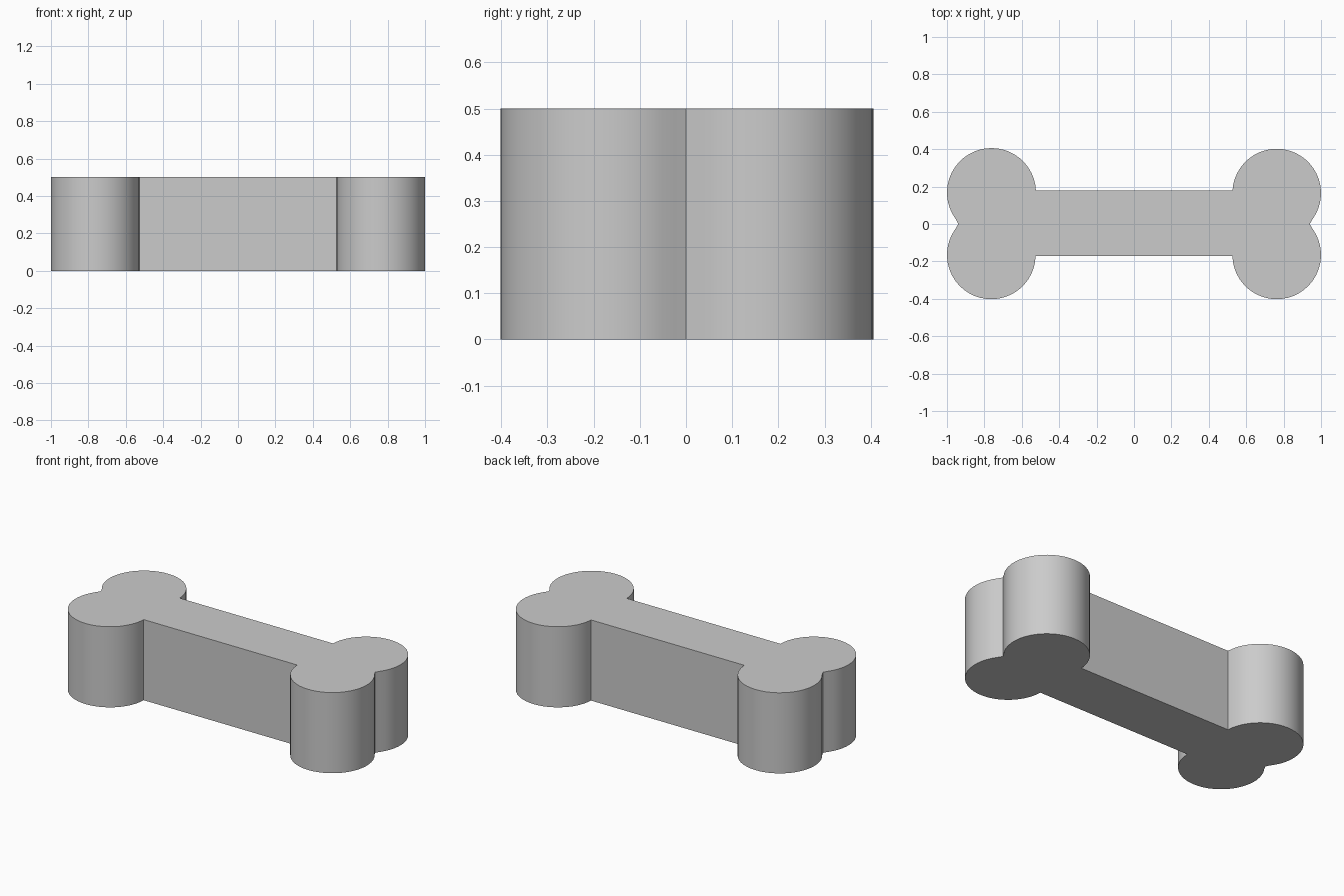
import bpy, bmesh, math

if "Cube" in bpy.data.objects:
    bpy.data.objects.remove(bpy.data.objects["Cube"])

HEIGHT = 0.5
STEPS = 28

grey = bpy.data.materials.new("plain grey")
grey.diffuse_color = (0.6, 0.6, 0.6, 1)
grey.use_nodes = True
grey.node_tree.nodes["Principled BSDF"].inputs["Base Color"].default_value = grey.diffuse_color


def lobe(sx, sy, cy, r, bar):
    """Arc of one knob, from the end notch round to the bar."""
    cx = 1 - r
    start = -math.asin(cy / r)
    end = math.pi - math.asin((bar - cy) / r)
    pts = []
    for i in range(STEPS + 1):
        a = start + (end - start) * i / STEPS
        pts.append((sx * (cx + r * math.cos(a)), sy * (cy + r * math.sin(a))))
    # pull the notch point slightly outward, as a soft straight flank
    pts[0] = (sx * 0.94, 0)
    return pts


# Outline, counter-clockwise; each notch point is shared by two knobs
outline = lobe(1, 1, 0.165, 0.237, 0.178)
outline += lobe(-1, 1, 0.168, 0.238, 0.178)[::-1]
outline += lobe(-1, -1, 0.165, 0.237, 0.172)[1:]
outline += lobe(1, -1, 0.165, 0.237, 0.172)[:0:-1]

# Extrude the outline into a solid bone
bm = bmesh.new()
base = bm.faces.new([bm.verts.new((x, y, 0)) for x, y in outline])
top = bmesh.ops.extrude_face_region(bm, geom=[base], use_keep_orig=True)["geom"]
bmesh.ops.translate(bm, vec=(0, 0, HEIGHT),
                    verts=[v for v in top if isinstance(v, bmesh.types.BMVert)])
bmesh.ops.recalc_face_normals(bm, faces=bm.faces)
mesh = bpy.data.meshes.new("bone")
bm.to_mesh(mesh)
bm.free()
mesh.materials.append(grey)
bone = bpy.data.objects.new("bone", mesh)
bpy.context.collection.objects.link(bone)

# Smooth knobs with crisp rims
bpy.context.view_layer.objects.active = bone
bone.select_set(True)
bpy.ops.object.shade_smooth_by_angle(angle=math.radians(30))
